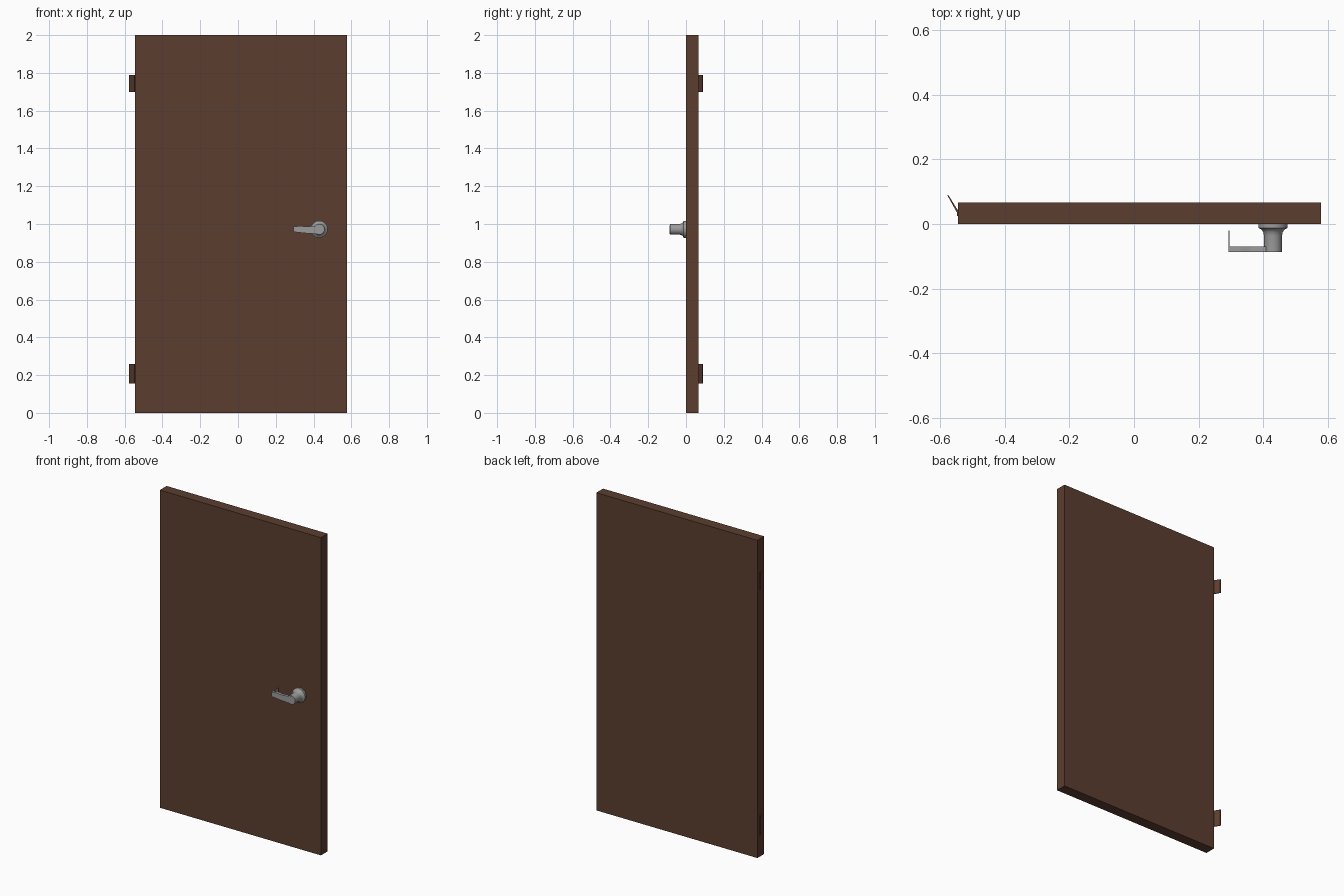
import bpy, bmesh, math
from mathutils import Vector

cube = bpy.data.objects.get("Cube")
if cube:
    bpy.data.objects.remove(cube)


def material(name, colour):
    mat = bpy.data.materials.new(name)
    mat.use_nodes = True
    mat.diffuse_color = (*colour, 1)
    mat.node_tree.nodes["Principled BSDF"].inputs["Base Color"].default_value = (*colour, 1)
    return mat


wood = material("brown wood", (0.105, 0.047, 0.028))
metal = material("grey metal", (0.33, 0.33, 0.33))


def finish(name, bm, mat):
    bmesh.ops.recalc_face_normals(bm, faces=bm.faces)
    mesh = bpy.data.meshes.new(name)
    bm.to_mesh(mesh)
    bm.free()
    mesh.materials.append(mat)
    obj = bpy.data.objects.new(name, mesh)
    bpy.context.collection.objects.link(obj)
    return obj


def prism(name, outline, direction, mat):
    """Extrude a closed outline of points along a direction."""
    bm = bmesh.new()
    face = bm.faces.new([bm.verts.new(p) for p in outline])
    new = bmesh.ops.extrude_face_region(bm, geom=[face])["geom"]
    verts = [v for v in new if isinstance(v, bmesh.types.BMVert)]
    bmesh.ops.translate(bm, verts=verts, vec=Vector(direction))
    return finish(name, bm, mat)


def box(name, x, y, z, mat):
    outline = [(x[0], y[0], z[0]), (x[1], y[0], z[0]), (x[1], y[1], z[0]), (x[0], y[1], z[0])]
    return prism(name, outline, (0, 0, z[1] - z[0]), mat)


# Door slab
box("door_slab", (-0.544, 0.578), (0, 0.067), (0, 2), wood)

# Hinges: a fixed plate on the edge and a leaf swung open
for label, low, high in (("lower", 0.155, 0.26), ("upper", 1.7, 1.79)):
    box(label + "_hinge_plate", (-0.548, -0.543), (0.025, 0.045), (low, high), wood)
    leaf = [(-0.548, 0.036, low), (-0.543, 0.039, low), (-0.573, 0.088, low), (-0.578, 0.09, low)]
    prism(label + "_hinge_leaf", leaf, (0, 0, high - low), wood)

# Handle rosette and neck, turned around the y axis
HUB = Vector((0.43, 0, 0.972))
profile = [(0, 0), (0.045, 0), (0.045, 0.012), (0.036, 0.017), (0.03, 0.025),
           (0.028, 0.036), (0.028, 0.086), (0, 0.086)]
bm = bmesh.new()
points = [bm.verts.new(HUB + Vector((r, -d, 0))) for r, d in profile]
edges = [bm.edges.new(pair) for pair in zip(points, points[1:])]
bmesh.ops.spin(bm, geom=points + edges, cent=HUB, axis=(0, 1, 0),
               angle=math.tau, steps=32)
bmesh.ops.remove_doubles(bm, verts=bm.verts, dist=0.0002)
neck = finish("handle_neck", bm, metal)
bpy.context.view_layer.objects.active = neck
neck.select_set(True)
bpy.ops.object.shade_smooth_by_angle(angle=math.radians(35))
neck.select_set(False)

# Lever arm, tapering towards a thin return at its tip
arm = [(0.43, 0.947), (0.36, 0.951), (0.294, 0.958), (0.294, 0.985),
       (0.33, 0.99), (0.36, 0.986), (0.43, 0.992)]
prism("lever_arm", [(x, -0.087, z) for x, z in arm], (0, 0.018, 0), metal)
box("lever_return", (0.293, 0.296), (-0.087, -0.02), (0.96, 0.985), metal)
